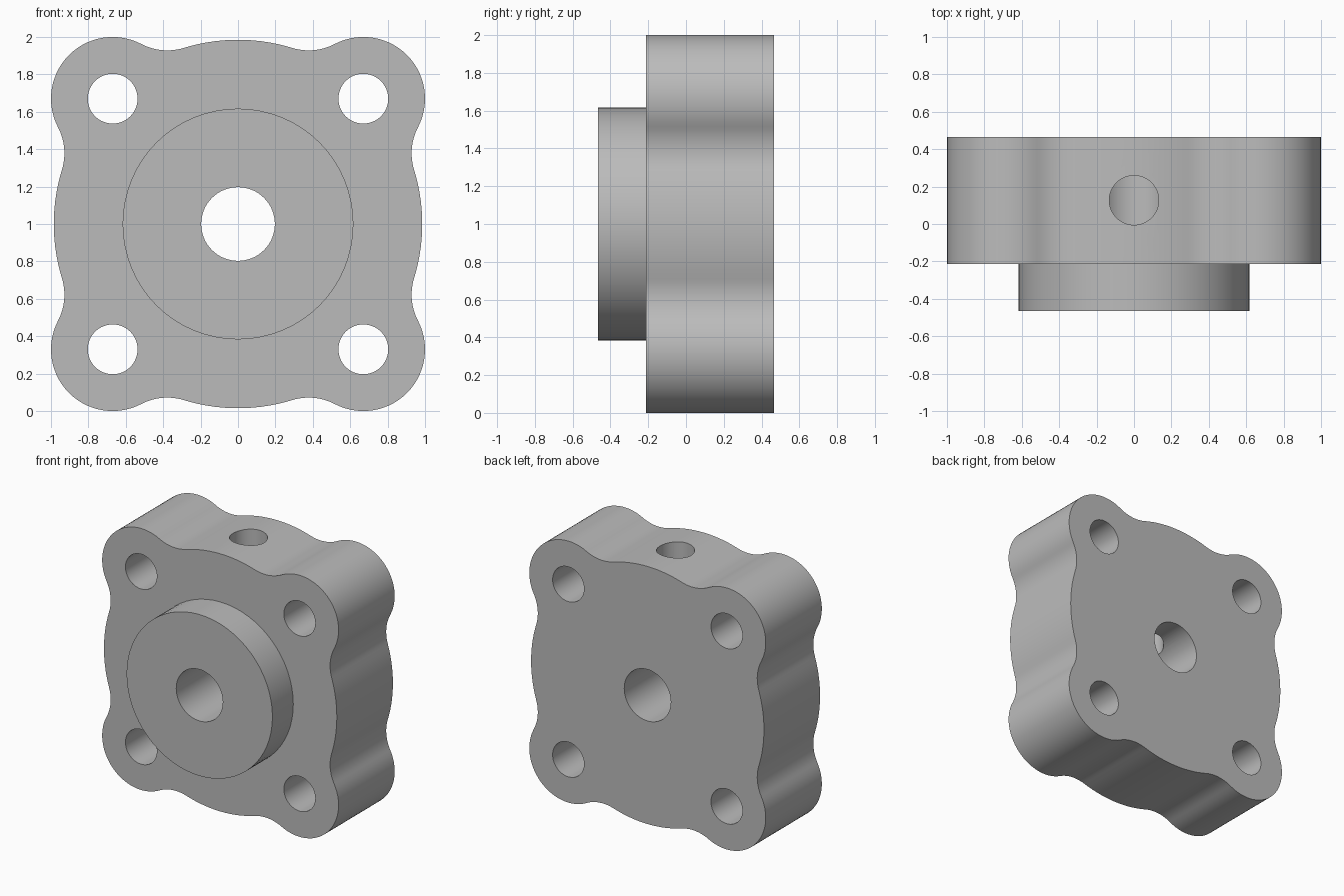
import bpy, bmesh
from math import acos, atan2, cos, sin, pi, radians, sqrt
from mathutils import Vector, Matrix

if "Cube" in bpy.data.objects:
    bpy.data.objects.remove(bpy.data.objects["Cube"])

# Main dimensions
FRONT, STEP, BACK = -0.465, -0.213, 0.465
DISC_R, LOBE_R, FILLET_R, BOLT = 0.985, 0.33, 0.3, 0.67
CENTRE = Vector((0, 0, 1))

grey = bpy.data.materials.new("plain grey")
grey.use_nodes = True
colour = (0.5, 0.5, 0.5, 1)
grey.diffuse_color = colour
grey.node_tree.nodes["Principled BSDF"].inputs["Base Color"].default_value = colour


def arc(cx, cy, r, start, end, steps):
    angles = [start + (end - start) * i / steps for i in range(steps + 1)]
    return [(cx + r * cos(a), cy + r * sin(a)) for a in angles]


def prism(name, points, y0, y1):
    """Extrude an outline in the x-z plane along y."""
    bm = bmesh.new()
    base = bm.faces.new([bm.verts.new((x, y0, z)) for x, z in points])
    new = bmesh.ops.extrude_face_region(bm, geom=[base])["geom"]
    bmesh.ops.translate(bm, vec=(0, y1 - y0, 0),
                        verts=[v for v in new if isinstance(v, bmesh.types.BMVert)])
    bmesh.ops.recalc_face_normals(bm, faces=bm.faces)
    mesh = bpy.data.meshes.new(name)
    bm.to_mesh(mesh)
    bm.free()
    mesh.materials.append(grey)
    obj = bpy.data.objects.new(name, mesh)
    bpy.context.collection.objects.link(obj)
    return obj


def cylinder(name, x, z, r, y0, y1, sides=64):
    return prism(name, arc(x, z, r, 0, 2 * pi, sides)[:-1], y0, y1)


def combine(target, tool, operation):
    """Apply a boolean and discard the tool."""
    tool.hide_render = True
    bpy.context.view_layer.objects.active = target
    mod = target.modifiers.new(operation.lower(), "BOOLEAN")
    mod.operation, mod.solver, mod.object = operation, "EXACT", tool
    bpy.ops.object.modifier_apply(modifier=mod.name)
    bpy.data.objects.remove(tool)


# Outline of one quadrant along its diagonal: fillet, corner lobe, fillet, disc
lobe = BOLT * sqrt(2)
reach, gap = DISC_R + FILLET_R, LOBE_R + FILLET_R
phi = acos((reach**2 + lobe**2 - gap**2) / (2 * reach * lobe))
fx, fy = reach * cos(phi), reach * sin(phi)
touch = atan2(fy, lobe - fx)
quarter = (arc(fx, -fy, FILLET_R, pi - phi, touch, 12)[:-1]
           + arc(lobe, 0, LOBE_R, touch - pi, pi - touch, 28)[:-1]
           + arc(fx, fy, FILLET_R, -touch, phi - pi, 12)[:-1]
           + arc(0, 0, DISC_R, phi, pi / 2 - phi, 14)[:-1])
outline = []
for k in range(4):
    turn = Matrix.Rotation(pi / 4 + k * pi / 2, 2)
    outline += [turn @ Vector(p) + Vector((0, CENTRE.z)) for p in quarter]

# Flange body with the raised round boss on its front
flange = prism("flange_body", outline, STEP, BACK)
combine(flange, cylinder("front_boss", 0, CENTRE.z, 0.617, FRONT, 0), "UNION")

# Central bore and four bolt holes
combine(flange, cylinder("bore_cutter", 0, CENTRE.z, 0.197, -1, 1), "DIFFERENCE")
for sx in (-1, 1):
    for sz in (-1, 1):
        hole = cylinder("bolt_hole_cutter", sx * BOLT, CENTRE.z + sz * BOLT, 0.133, -1, 1)
        combine(flange, hole, "DIFFERENCE")

# Port from the top edge down into the bore
port = cylinder("port_cutter", 0, 0, 0.132, -1.2, 0)
port.data.transform(Matrix.Translation((0, 0.127, CENTRE.z)) @ Matrix.Rotation(-pi / 2, 4, "X"))
combine(flange, port, "DIFFERENCE")

# Smooth curved walls, crisp rims
bpy.ops.object.select_all(action="DESELECT")
flange.select_set(True)
bpy.context.view_layer.objects.active = flange
bpy.ops.object.shade_smooth_by_angle(angle=radians(30))
